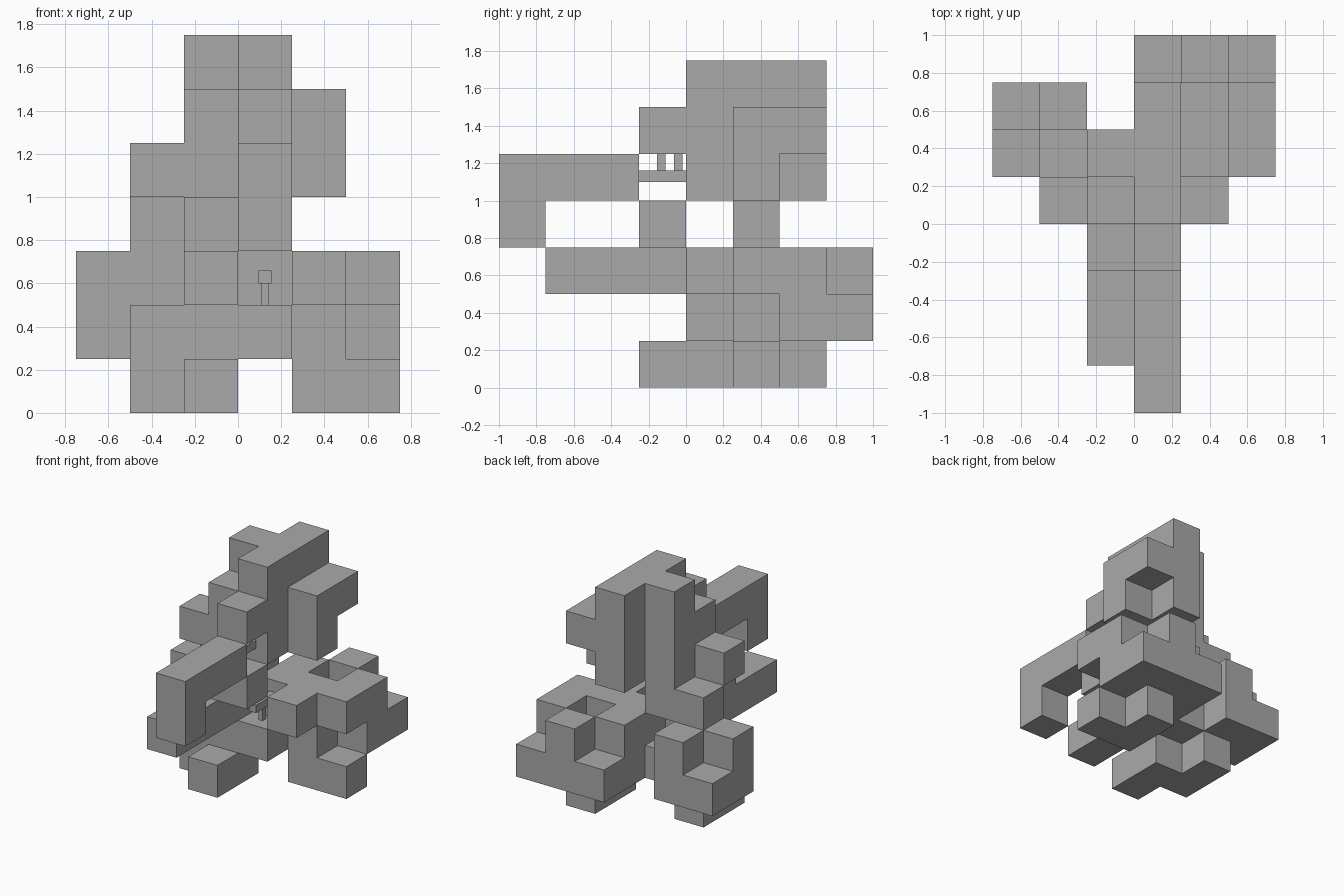
import bpy, bmesh
from mathutils import Vector

if "Cube" in bpy.data.objects:
    bpy.data.objects.remove(bpy.data.objects["Cube"], do_unlink=True)

CELL = 0.25
ORIGIN = Vector((-0.75, -1, 0))

grey = bpy.data.materials.new("plain grey")
grey.use_nodes = True
grey.diffuse_color = (0.4, 0.4, 0.4, 1)
grey.node_tree.nodes["Principled BSDF"].inputs["Base Color"].default_value = (0.4, 0.4, 0.4, 1)


def block(x, y, z, nx=1, ny=1, nz=1):
    """Cells of a block, from its first cell and its size in cells."""
    return {(x + a, y + b, z + c) for a in range(nx) for b in range(ny) for c in range(nz)}


# Each part is a union of blocks of cells
parts = {
    "tower": block(3, 4, 4, 1, 3, 3) | block(2, 5, 3, 1, 1, 4) | block(2, 4, 4, 1, 1, 2),
    "tower_brow": block(3, 3, 5),
    "tower_right_arm": block(1, 4, 4) | block(1, 5, 3),
    "tower_left_arm": block(4, 5, 4, 1, 1, 2) | block(4, 6, 5),
    "hooked_beam": block(3, 0, 4, 1, 3) | block(3, 0, 3),
    "lower_beam": block(2, 1, 2, 1, 4) | block(2, 3, 3, 2),
    "cross_bar": block(1, 4, 1, 3),
    "core": block(2, 5, 1) | block(3, 5, 1, 1, 2, 2),
    "right_wing": block(0, 5, 1, 2, 1, 2) | block(0, 6, 1, 2) | block(1, 6, 2),
    "left_wing": block(4, 4, 2, 1, 2) | block(5, 5, 2, 1, 2) | block(4, 5, 1, 1, 2) | block(5, 6, 1),
    "rear_ledge": block(3, 7, 1, 3) | block(4, 7, 2),
    "right_foot": block(1, 4, 0, 1, 2) | block(2, 3, 0, 1, 2),
    "left_foot": block(4, 5, 0, 1, 2) | block(5, 5, 0),
}
filled = set().union(*parts.values())


def finish(name, bm):
    mesh = bpy.data.meshes.new(name)
    bm.to_mesh(mesh)
    bm.free()
    mesh.materials.append(grey)
    bpy.context.collection.objects.link(bpy.data.objects.new(name, mesh))


def build_part(name, cells):
    """Skin the cells, leaving out faces that touch any other cell."""
    bm = bmesh.new()
    for cell in sorted(cells):
        for axis in range(3):
            for side in (0, 1):
                step = Vector((0, 0, 0))
                step[axis] = 2 * side - 1
                if tuple(int(c) for c in Vector(cell) + step) in filled:
                    continue
                corners = []
                for a, b in ((0, 0), (1, 0), (1, 1), (0, 1)):
                    p = Vector(cell)
                    p[axis] += side
                    p[(axis + 1) % 3] += a
                    p[(axis + 2) % 3] += b
                    corners.append(bm.verts.new(ORIGIN + p * CELL))
                bm.faces.new(corners if side else corners[::-1])
    bmesh.ops.remove_doubles(bm, verts=bm.verts, dist=0.001)
    bmesh.ops.dissolve_limit(bm, angle_limit=0.01, verts=bm.verts, edges=bm.edges)
    finish(name, bm)


for part_name, part_cells in parts.items():
    build_part(part_name, part_cells)


def add_box(bm, low, high):
    low, high = Vector(low), Vector(high)
    made = bmesh.ops.create_cube(bm, size=1)["verts"]
    for v in made:
        v.co = (low + high) / 2 + v.co * (high - low)


def build_handle(name, y, z, base):
    """Thin bar along y with two posts joining it to a surface at height base."""
    bm = bmesh.new()
    add_box(bm, (0.095, y, z - 0.03), (0.155, y + CELL, z + 0.03))
    edge = z + 0.03 if base > z else z - 0.03
    for offset in (0.095, 0.185):
        add_box(bm, (0.108, y + offset, min(edge, base)),
                (0.142, y + offset + 0.045, max(edge, base)))
    finish(name, bm)


# Small handles in the two open cells
build_handle("upper_handle", -0.25, 1.13, 1.25)
build_handle("lower_handle", 0, 0.63, 0.5)
